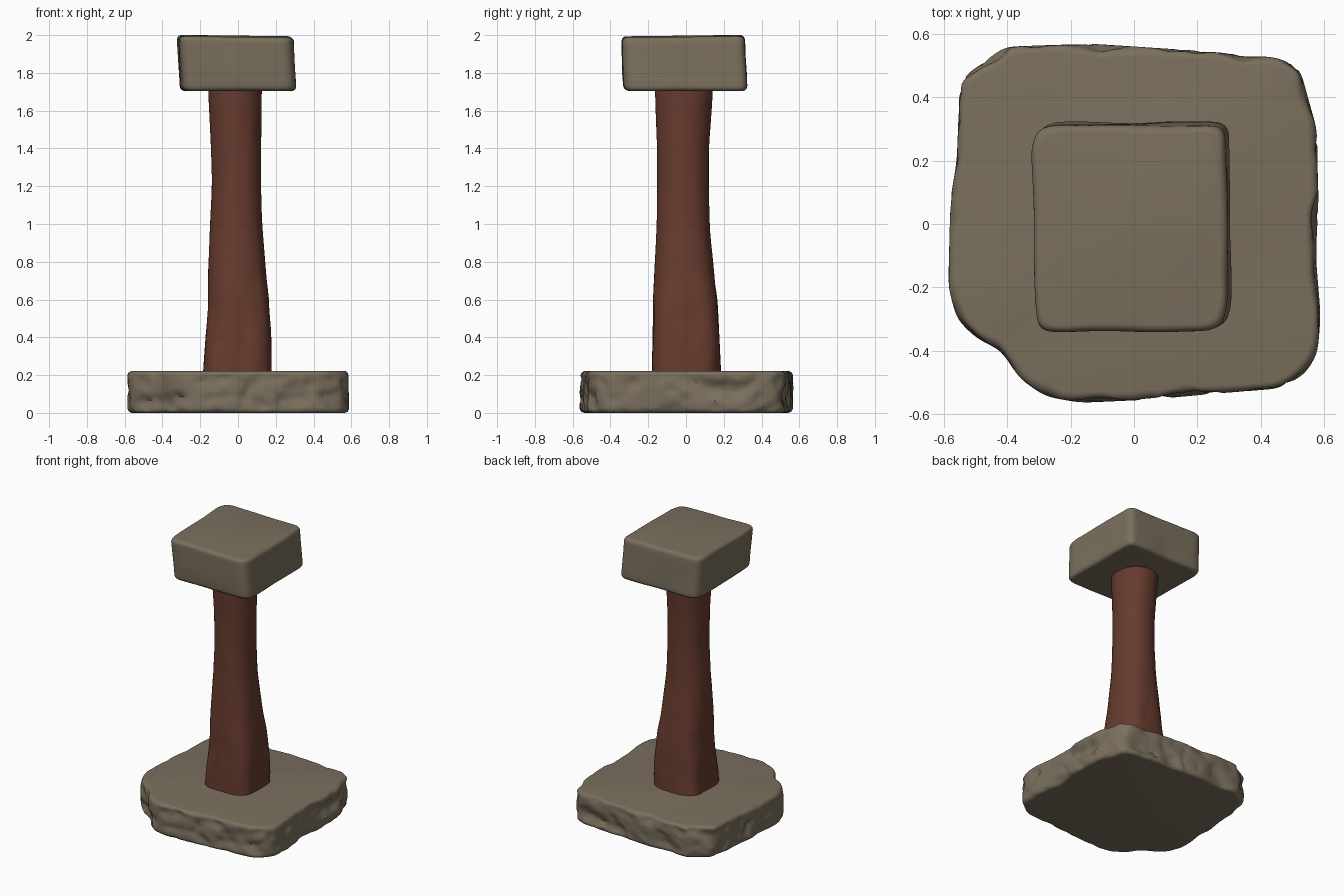
import bpy, bmesh, math
from mathutils import Vector, noise

if "Cube" in bpy.data.objects:
    bpy.data.objects.remove(bpy.data.objects["Cube"])


def material(name, rgb):
    m = bpy.data.materials.new(name)
    m.diffuse_color = (*rgb, 1)
    m.use_nodes = True
    m.node_tree.nodes["Principled BSDF"].inputs["Base Color"].default_value = m.diffuse_color
    return m


stone = material("grey_brown_stone", (0.195, 0.16, 0.11))
wood = material("red_brown_wood", (0.135, 0.044, 0.027))


def resample(points, count, passes):
    """Even spacing along a closed outline, then softened corners."""
    pts = [Vector(p) for p in points]
    pts.append(pts[0])
    segs = [(a, b, (b - a).length) for a, b in zip(pts, pts[1:])]
    step = sum(s[2] for s in segs) / count
    out, pos, start = [], 0.0, 0.0
    for a, b, length in segs:
        while pos < start + length and len(out) < count:
            out.append(a.lerp(b, (pos - start) / length))
            pos += step
        start += length
    for _ in range(passes):
        n = len(out)
        out = [(out[i - 1] + out[i] * 2 + out[(i + 1) % n]) / 4 for i in range(n)]
    return out


def loft(name, rings, mat):
    bm = bmesh.new()
    loops = [[bm.verts.new(p) for p in ring] for ring in rings]
    n = len(loops[0])
    for low, high in zip(loops, loops[1:]):
        for i in range(n):
            j = (i + 1) % n
            bm.faces.new((low[i], low[j], high[j], high[i]))
    bm.faces.new(loops[0][::-1])
    bm.faces.new(loops[-1])
    bmesh.ops.recalc_face_normals(bm, faces=bm.faces[:])
    me = bpy.data.meshes.new(name)
    bm.to_mesh(me)
    bm.free()
    me.materials.append(mat)
    ob = bpy.data.objects.new(name, me)
    bpy.context.collection.objects.link(ob)
    bpy.ops.object.select_all(action='DESELECT')
    ob.select_set(True)
    bpy.context.view_layer.objects.active = ob
    bpy.ops.object.shade_smooth_by_angle(angle=math.radians(40))
    return ob


def edge_layers(z0, z1, r, middle):
    """Heights and insets of a slab side with rounded top and bottom edges."""
    arc = [(r * (1 - math.cos(a)), r * (1 - math.sin(a)))
           for a in (k * math.pi / 10 for k in range(6))]
    low = [(z0 + h, d) for h, d in arc]
    mid = [(z0 + r + (z1 - z0 - 2 * r) * k / middle, 0) for k in range(1, middle)]
    return low + mid + [(z1 - h, d) for h, d in reversed(arc)]


# rough base slab
slab_outline = [
    (-.41, .56), (-.49, .50), (-.55, .46), (-.56, .2), (-.58, .08), (-.587, -.2),
    (-.56, -.30), (-.50, -.36), (-.42, -.40), (-.36, -.49), (-.28, -.545),
    (-.17, -.565), (.05, -.555), (.255, -.536), (.46, -.52), (.54, -.475),
    (.58, -.41), (.59, -.29), (.575, -.11), (.583, .08), (.578, .30),
    (.555, .38), (.525, .49), (.46, .525), (.21, .547), (-.14, .57)]
slab_outline.reverse()
outline = resample(slab_outline, 260, 4)
rings = []
for z, inset in edge_layers(0.0, 0.222, 0.028, 9):
    ring = []
    for p in outline:
        q = Vector((p.x * 6, p.y * 6, z * 9))
        chip = max(0, noise.noise(q)) * 0.06 + max(0, noise.noise(q * 2.1)) * 0.025
        chip *= 0.45 + 0.55 * math.sin(math.pi * z / 0.222)
        v = p - p.normalized() * (inset + chip)
        ring.append((v.x, v.y, z))
    rings.append(ring)
loft("base_slab", rings, stone)

# worn post: z, x min, x max, y min, y max, squareness
sections = [
    (.19, -.187, .177, -.182, .187, 3.8), (.4, -.172, .177, -.177, .177, 3.5),
    (.6, -.157, .165, -.175, .167, 2.9), (.7, -.16, .152, -.17, .153, 2.6),
    (1.0, -.148, .128, -.155, .125, 2.2), (1.2, -.138, .122, -.153, .121, 2.1),
    (1.4, -.143, .122, -.153, .121, 2.1), (1.73, -.159, .128, -.166, .145, 2.1)]


def section_at(z):
    for a, b in zip(sections, sections[1:]):
        if z <= b[0]:
            t = (z - a[0]) / (b[0] - a[0])
            return [u + (v - u) * t for u, v in zip(a, b)]
    return list(sections[-1])


rings = []
for k in range(61):
    z = .19 + 1.54 * k / 60
    near = [section_at(min(1.73, max(.19, z + d))) for d in (-.04, 0, .04)]
    _, x0, x1, y0, y1, power = [sum(c) / 3 for c in zip(*near)]
    ring = []
    for i in range(64):
        a = math.tau * i / 64
        c, s = math.cos(a), math.sin(a)
        r = (abs(c) ** power + abs(s) ** power) ** (-1 / power)
        dent = max(0, noise.noise(Vector((c * 2, s * 2, z * 5)))) * (.06 if z < .75 else .025)
        r *= 1 - dent
        ring.append(((x0 + x1) / 2 + r * c * (x1 - x0) / 2,
                     (y0 + y1) / 2 + r * s * (y1 - y0) / 2, z))
    rings.append(ring)
loft("post", rings, wood)

# leaning cap block
cap_outline = [
    (-.25, .318), (-.298, .305), (-.318, .25), (-.31, 0), (-.303, -.25),
    (-.298, -.32), (-.27, -.337), (0, -.337), (.25, -.333), (.288, -.315),
    (.303, -.25), (.300, .1), (.294, .30), (.27, .317), (0, .317)]
outline = resample(cap_outline, 180, 4)
rings = []
for z, inset in edge_layers(1.705, 1.994, 0.028, 8):
    lean = (z - 1.85) / .145
    ring = []
    for p in outline:
        wear = noise.noise(Vector((p.x * 5, p.y * 5, z * 5))) * .007
        v = p - p.normalized() * (inset + wear)
        tilt = .012 * (v.y - v.x) * max(0, lean)
        ring.append((v.x - .008 * lean, v.y - .007 * lean, z + tilt))
    rings.append(ring)
loft("cap_block", rings, stone)
